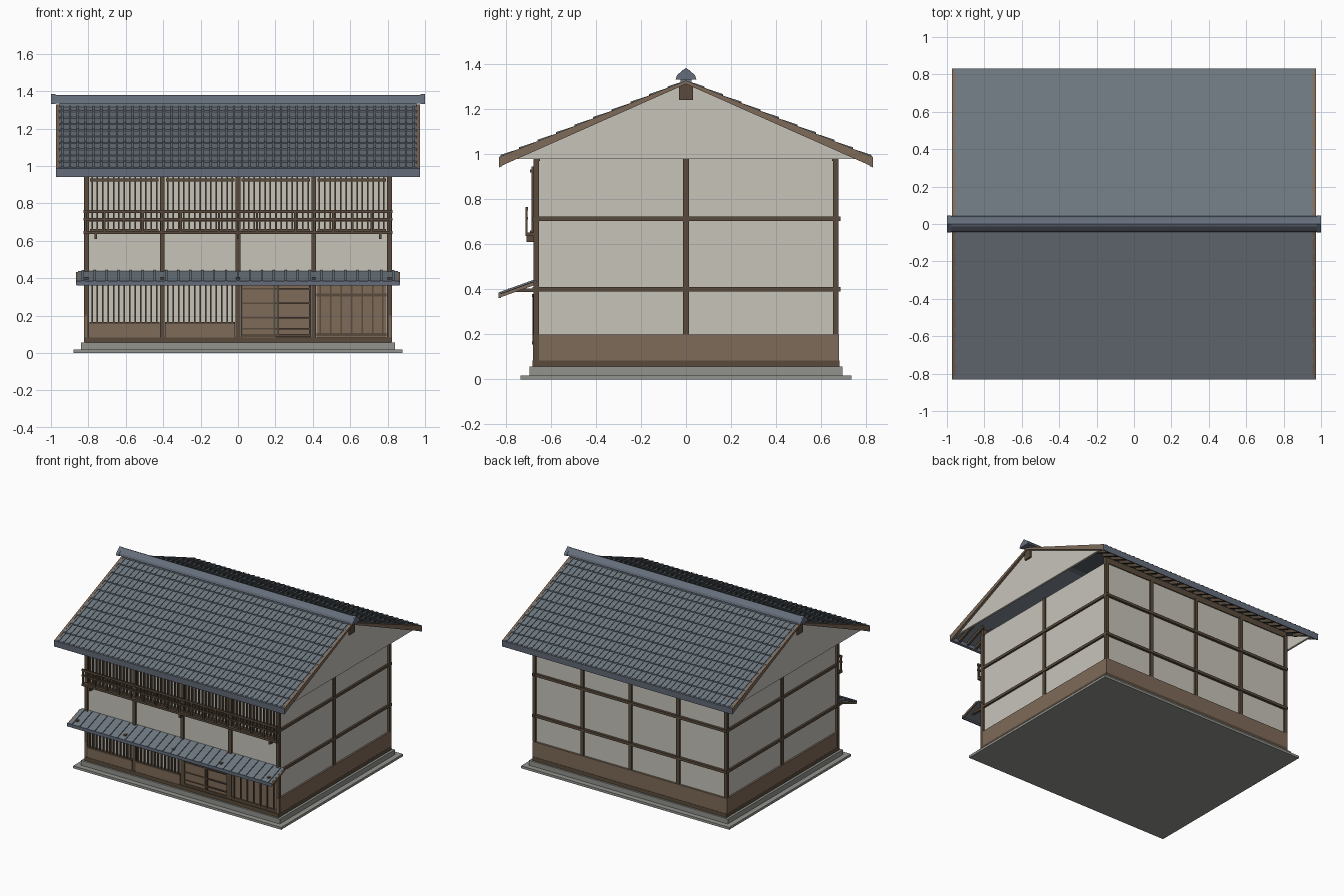
import bpy, bmesh

cube = bpy.data.objects.get("Cube")
if cube:
    bpy.data.objects.remove(cube, do_unlink=True)


def material(name, rgb):
    m = bpy.data.materials.new(name)
    m.use_nodes = True
    m.diffuse_color = (*rgb, 1)
    bsdf = next(n for n in m.node_tree.nodes if n.type == 'BSDF_PRINCIPLED')
    bsdf.inputs["Base Color"].default_value = (*rgb, 1)
    bsdf.inputs["Roughness"].default_value = 0.9
    return m


plaster = material("plaster", (0.57, 0.55, 0.49))
panel_wood = material("panel wood", (0.21, 0.145, 0.1))
dark_wood = material("dark wood", (0.1, 0.07, 0.045))
tile = material("roof tile", (0.155, 0.185, 0.215))
trim_tile = material("ridge tile", (0.13, 0.155, 0.2))
stone = material("stone", (0.29, 0.29, 0.27))


def prisms(name, mat, items):
    """Each item is (x0, x1, yz outline), extruded along x."""
    bm = bmesh.new()
    for x0, x1, outline in items:
        a = [bm.verts.new((x0, y, z)) for y, z in outline]
        b = [bm.verts.new((x1, y, z)) for y, z in outline]
        bm.faces.new(a)
        bm.faces.new(b[::-1])
        n = len(a)
        for i in range(n):
            j = (i + 1) % n
            bm.faces.new((a[j], a[i], b[i], b[j]))
    bmesh.ops.recalc_face_normals(bm, faces=bm.faces)
    mesh = bpy.data.meshes.new(name)
    bm.to_mesh(mesh)
    bm.free()
    mesh.materials.append(mat)
    ob = bpy.data.objects.new(name, mesh)
    bpy.context.scene.collection.objects.link(ob)
    return ob


def boxes(name, mat, items):
    """Each item is (x0, x1, y0, y1, z0, z1)."""
    return prisms(name, mat, [(a, b, ((c, e), (d, e), (d, f), (c, f)))
                              for a, b, c, d, e, f in items])


def spread(a, b, n):
    return [a + (b - a) * i / (n - 1) for i in range(n)]


POSTS = spread(-0.81, 0.81, 5)
BAYS = [(a + 0.015, b - 0.015) for a, b in zip(POSTS, POSTS[1:])]

# Stone footing
boxes("footing_slab", stone, [(-0.88, 0.88, -0.735, 0.735, 0, 0.018)])
boxes("foundation", stone, [(-0.84, 0.84, -0.695, 0.695, 0.018, 0.056)])

# Wall body, sill and wainscot
boxes("walls", plaster, [(-0.808, 0.808, -0.665, 0.665, 0.056, 0.98)])
boxes("sill", dark_wood, [(-0.822, 0.822, -0.682, 0.682, 0.056, 0.084)])
boxes("wainscot", panel_wood,
      [(s * 0.814 - 0.007, s * 0.814 + 0.007, -0.68, 0.68, 0.084, 0.2) for s in (-1, 1)]
      + [(-0.82, 0.82, 0.66, 0.68, 0.084, 0.2)])

# Timber frame
boxes("posts", dark_wood,
      [(x - 0.013, x + 0.013, y - 0.012, y + 0.012, z, 0.98)
       for x in POSTS for y, z in ((-0.666, 0.06), (0.666, 0.2))]
      + [(s * 0.81 - 0.008, s * 0.81 + 0.008, -0.013, 0.013, 0.2, 0.98) for s in (-1, 1)])
rails = []
for z in (0.4, 0.713):
    rails += [(s * 0.811 - 0.011, s * 0.811 + 0.011, -0.682, 0.686, z - 0.01, z + 0.01)
              for s in (-1, 1)]
    rails += [(-0.82, 0.82, y - 0.012, y + 0.012, z - 0.01, z + 0.01) for y in (-0.666, 0.672)]
boxes("wall_rails", dark_wood, rails)
boxes("wall_plates", dark_wood,
      [(-0.82, 0.82, y - 0.012, y + 0.012, 0.97, 1.015) for y in (-0.66, 0.66)])

# Ground floor lattice windows
boxes("window_panels", panel_wood, [(a, b, -0.68, -0.66, 0.084, 0.16) for a, b in BAYS[:2]])
bars = []
for a, b in BAYS[:2]:
    bars.append((a, b, -0.684, -0.66, 0.155, 0.167))
    bars.append((a, b, -0.684, -0.66, 0.365, 0.38))
    bars += [(x - 0.004, x + 0.004, -0.682, -0.668, 0.165, 0.37)
             for x in spread(a + 0.015, b - 0.015, 13)]
boxes("lower_lattice", dark_wood, bars)

# Sliding doors
a, b = BAYS[2]
mid = (a + b) / 2
boxes("sliding_doors", panel_wood, [(a, mid - 0.003, -0.675, -0.66, 0.084, 0.38),
                                   (mid + 0.003, b, -0.671, -0.66, 0.084, 0.38)])
boxes("door_rails", dark_wood,
      [(a, b, -0.68, -0.66, z - h, z + h)
       for z, h in ((0.095, 0.008), (0.13, 0.004), (0.19, 0.004), (0.265, 0.004),
                    (0.345, 0.004), (0.372, 0.008))]
      + [(x - 0.005, x + 0.005, -0.68, -0.66, 0.09, 0.37)
         for x in (a + 0.005, mid - 0.008, mid + 0.008, b - 0.005)])

# Latticed shop panel
a, b = BAYS[3]
boxes("shop_panel", panel_wood, [(a, b, -0.672, -0.66, 0.084, 0.38)])
boxes("shop_panel_bars", dark_wood,
      [(x - 0.004, x + 0.004, -0.68, -0.66, 0.1, 0.38) for x in spread(a + 0.02, b - 0.02, 7)]
      + [(a, b, -0.678, -0.66, z - 0.008, z + 0.008) for z in (0.1, 0.31, 0.37)])

# Upper floor lattice
bars = []
for a, b in BAYS:
    bars += [(a + 0.005, b - 0.005, -0.692, -0.668, z - 0.007, z + 0.007) for z in (0.655, 0.925)]
    bars += [(x - 0.004, x + 0.004, -0.686, -0.67, 0.65, 0.945)
             for x in spread(a + 0.015, b - 0.015, 13)]
boxes("upper_lattice", dark_wood, bars)

# Balcony railing
boxes("balcony_rails", dark_wood,
      [(-0.825, 0.825, -0.714, -0.702, z - h, z + h) for z, h in ((0.757, 0.008), (0.715, 0.006))]
      + [(-0.825, 0.825, -0.712, -0.675, 0.636, 0.652)])
boxes("balcony_balusters", dark_wood,
      [(x - 0.006, x + 0.006, -0.712, -0.704, 0.65, 0.752) for x in spread(-0.815, 0.815, 17)])
boxes("balcony_brackets", dark_wood,
      [(x - 0.006, x + 0.006, -0.708, -0.67, 0.61, 0.64) for x in (-0.76, 0, 0.76)])


# Canopy over the entrance
def canopy(y):
    return 0.37 + (y + 0.83) * 0.36


def strip(y0, y1, low, high, f):
    return ((y0, f(y0) + low), (y1, f(y1) + low), (y1, f(y1) + high), (y0, f(y0) + high))


prisms("canopy_roof", tile, [(-0.855, 0.855, strip(-0.825, -0.665, 0, 0.01, canopy))])
prisms("canopy_ribs", tile, [(x - 0.006, x + 0.006, strip(-0.828, -0.672, 0.008, 0.017, canopy))
                             for x in spread(-0.83, 0.83, 27)])
prisms("canopy_side_boards", panel_wood,
       [(s * 0.86 - 0.006, s * 0.86 + 0.006, strip(-0.828, -0.675, -0.008, 0.008, canopy))
        for s in (-1, 1)])
boxes("canopy_fascia", trim_tile, [(-0.864, 0.864, -0.832, -0.822, 0.362, 0.386)])
boxes("canopy_brackets", dark_wood,
      [(x - 0.01, x + 0.01, -0.79, -0.66, 0.388, 0.404) for x in POSTS])

# Main roof, both slopes
def slope(y):
    return 1.32 - 0.41 * abs(y)


slabs, rows, ribs, barges, fascias, rafters = [], [], [], [], [], []
ROWS = 10
for s in (-1, 1):
    slabs.append((-0.957, 0.957, strip(0, s * 0.822, -0.01, 0.002, slope)))
    for k in range(ROWS):
        y0, y1 = s * 0.825 * k / ROWS, s * 0.825 * (k + 1) / ROWS
        rows.append((-0.96, 0.96, ((y0, slope(y0)), (y1, slope(y1)),
                                   (y1, slope(y1) + 0.01), (y0, slope(y0) + 0.003))))
        ribs += [(x - 0.006, x + 0.006, ((y0, slope(y0) + 0.001), (y1, slope(y1) + 0.004),
                                         (y1, slope(y1) + 0.015), (y0, slope(y0) + 0.008)))
                 for x in spread(-0.94, 0.94, 46)]
    for e in (-1, 1):
        barges.append((e * 0.955, e * 0.974, ((0, 1.312), (s * 0.828, 0.945),
                                              (s * 0.83, 0.988), (0, 1.328))))
    fascias.append((-0.974, 0.974, ((s * 0.816, 0.947), (s * 0.83, 0.942),
                                    (s * 0.832, 0.988), (s * 0.816, 0.993))))
    rafters += [(x - 0.008, x + 0.008, strip(s * 0.65, s * 0.815, -0.032, -0.008, slope))
                for x in spread(-0.9, 0.9, 25)]
prisms("roof_slabs", tile, slabs)
prisms("roof_tile_rows", tile, rows)
prisms("roof_tile_ribs", tile, ribs)
prisms("barge_boards", panel_wood, barges)
prisms("eave_fascias", trim_tile, fascias)
prisms("rafters", dark_wood, rafters)

# Gables and ridge
prisms("gable_walls", plaster,
       [(e * 0.94, e * 0.955, ((-0.8, 0.978), (0.8, 0.978), (0, 1.314))) for e in (-1, 1)])
boxes("ridge_beam_ends", dark_wood,
      [(e * 0.955 - 0.012, e * 0.955 + 0.012, -0.03, 0.03, 1.242, 1.31) for e in (-1, 1)])
boxes("ridge_base", tile, [(-0.955, 0.955, -0.025, 0.025, 1.3, 1.34)])
cap = ((-0.042, 1.335), (0.042, 1.335), (0.036, 1.352), (0.014, 1.374),
       (0, 1.38), (-0.014, 1.374), (-0.036, 1.352))
prisms("ridge_cap", trim_tile, [(-0.99, 0.99, cap)])
prisms("ridge_end_tiles", trim_tile,
       [(e * 0.975, e, ((-0.046, 1.332), (0.046, 1.332), (0.04, 1.352), (0, 1.384), (-0.04, 1.352)))
        for e in (-1, 1)])
